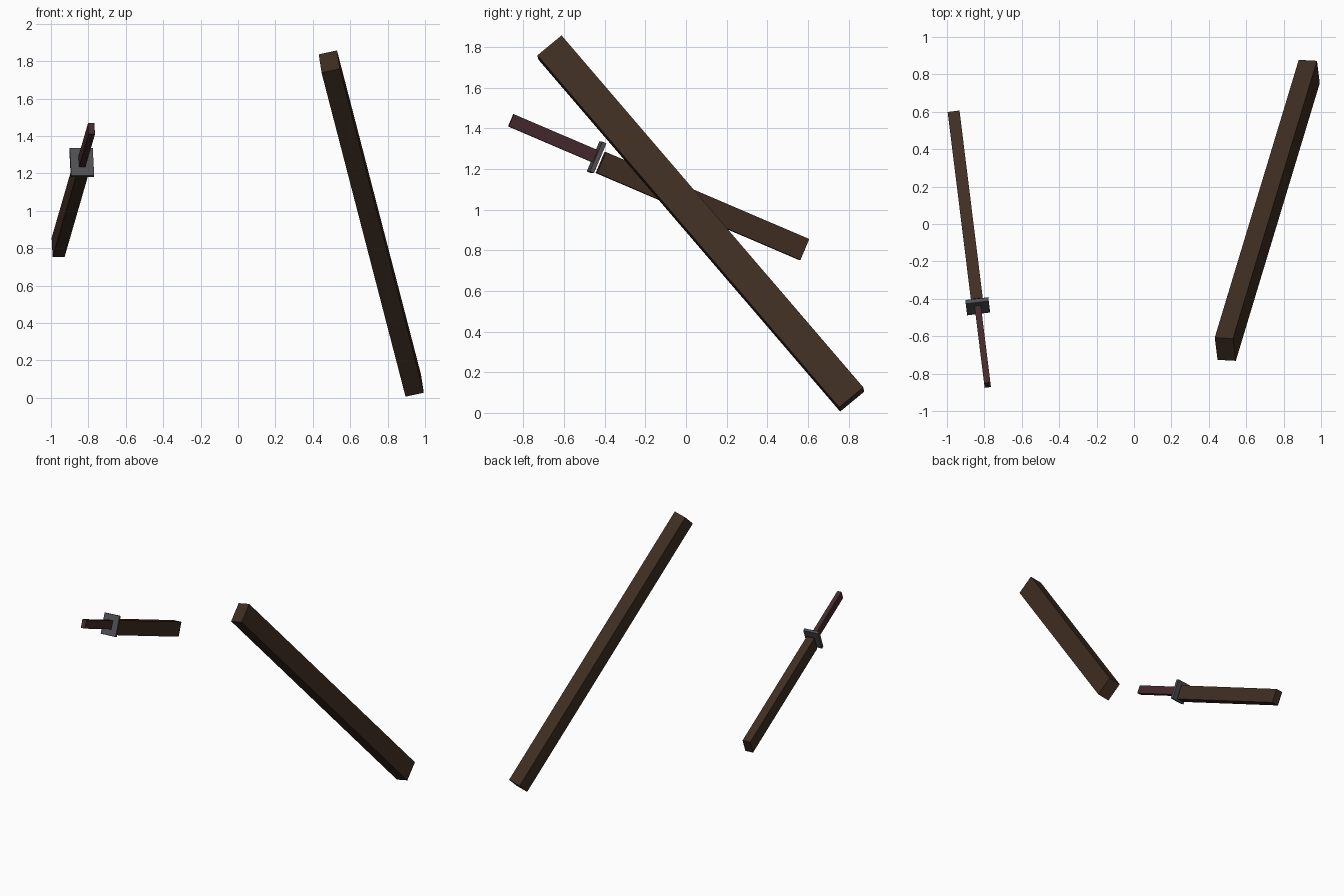
import bpy
from mathutils import Matrix, Vector

if "Cube" in bpy.data.objects:
    bpy.data.objects.remove(bpy.data.objects["Cube"])


def material(name, rgb):
    m = bpy.data.materials.new(name)
    m.diffuse_color = (*rgb, 1)
    m.use_nodes = True
    m.node_tree.nodes["Principled BSDF"].inputs["Base Color"].default_value = m.diffuse_color
    return m


wood = material("dark_wood", (0.05, 0.027, 0.016))
wrap = material("dark_red_wrap", (0.06, 0.022, 0.025))
steel = material("dark_metal", (0.08, 0.08, 0.085))


def frame(axis, side):
    """Orthonormal frame: x = width, y = length, z = height."""
    y = Vector(axis).normalized()
    x = Vector(side)
    x = (x - y * x.dot(y)).normalized()
    return Matrix((x, y, x.cross(y))).transposed()


def box(name, rot, centre, size, mat):
    bpy.ops.mesh.primitive_cube_add(size=1)
    ob = bpy.context.object
    ob.name = name
    ob.matrix_world = (Matrix.Translation(centre) @ rot.to_4x4()
                       @ Matrix.Diagonal((*size, 1)))
    ob.data.materials.append(mat)
    return ob


# Large leaning beam
beam_rot = frame((0.449, 1.485, -1.732), (0.0975, -0.005, 0.021))
box("leaning_beam", beam_rot, (0.7125, 0.073, 0.932), (0.10, 2.325, 0.155), wood)

# Sword: parts placed along one axis from the sheath tip to the pommel
sword_rot = frame((0.124, -1, 0.428), (-0.992, -0.123, 0))
tip = Vector((-0.962, 0.581, 0.804))


def sword_part(name, start, end, width, height, lift, mat):
    local = Vector((0, (start + end) / 2, lift))
    box(name, sword_rot, tip + sword_rot @ local,
        (width, end - start, height), mat)


sword_part("sheath", 0, 1.095, 0.064, 0.112, 0, wood)
sword_part("guard", 1.113, 1.135, 0.124, 0.159, 0.015, steel)
sword_part("handle", 1.12, 1.586, 0.034, 0.065, 0.017, wrap)
